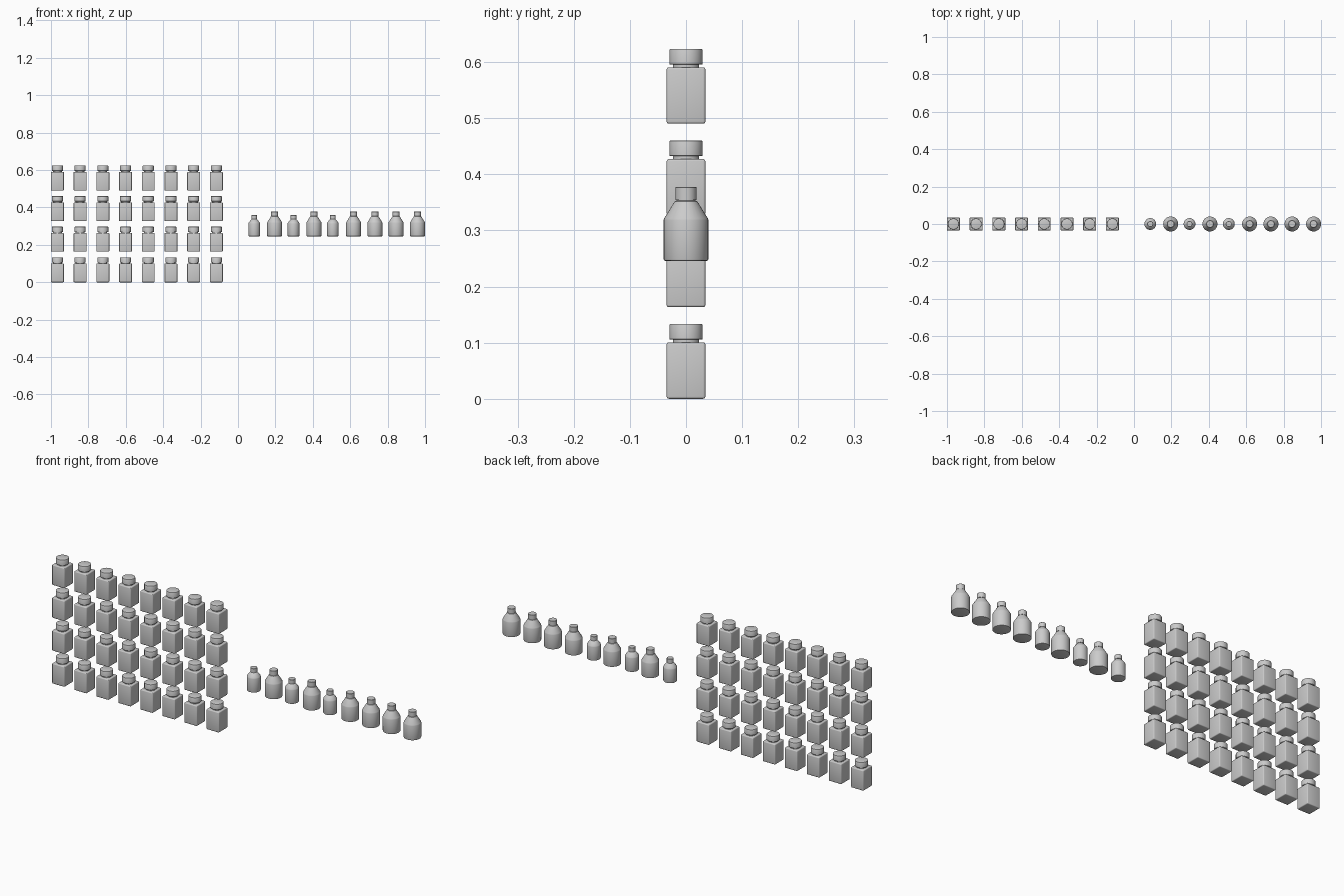
import bpy, bmesh, math

if "Cube" in bpy.data.objects:
    bpy.data.objects.remove(bpy.data.objects["Cube"])


def finish(bm, name):
    bmesh.ops.recalc_face_normals(bm, faces=bm.faces)
    for f in bm.faces:
        f.smooth = True
    for e in bm.edges:
        e.smooth = e.calc_face_angle(0) < math.radians(35)
    me = bpy.data.meshes.new(name)
    bm.to_mesh(me)
    bm.free()
    return me


def lathe(bm, profile, n=32):
    """Closed turned solid from (radius, height) points."""
    rings = [[bm.verts.new((r * math.cos(2 * math.pi * i / n),
                            r * math.sin(2 * math.pi * i / n), z))
              for i in range(n)] for r, z in profile]
    for a, b in zip(rings, rings[1:]):
        for i in range(n):
            j = (i + 1) % n
            bm.faces.new((a[i], a[j], b[j], b[i]))
    bm.faces.new(rings[0][::-1])
    bm.faces.new(rings[-1])


def place(mesh, name, x, z):
    ob = bpy.data.objects.new(name, mesh)
    ob.location = (x, 0, z)
    bpy.context.collection.objects.link(ob)


# square jar body with rounded edges
bm = bmesh.new()
bmesh.ops.create_cube(bm, size=1)
for v in bm.verts:
    v.co = (v.co.x * 0.069, v.co.y * 0.069, (v.co.z + 0.5) * 0.1005)
bmesh.ops.bevel(bm, geom=bm.edges[:], offset=0.004, segments=3,
                profile=0.5, affect='EDGES')
jar_body = finish(bm, "jar_body")

# jar neck and lid
bm = bmesh.new()
lathe(bm, [(0.0235, 0.098), (0.0235, 0.108)])
jar_neck = finish(bm, "jar_neck")
bm = bmesh.new()
lathe(bm, [(0.0285, 0.1055), (0.0295, 0.1065), (0.0295, 0.1315),
           (0.0288, 0.133), (0.0275, 0.1335)])
jar_lid = finish(bm, "jar_lid")


def bottle_meshes(size, r, sh, st, top, rc):
    """Round bottle: radius, shoulder start, shoulder top, total height, cap radius."""
    bm = bmesh.new()
    lathe(bm, [(r - 0.003, 0), (r - 0.0008, 0.0008), (r, 0.003), (r, sh - 0.002),
               (r - 0.001, sh + 0.0015), (rc + 0.001, st - 0.001),
               (rc - 0.002, st), (rc - 0.002, st + 0.003)])
    body = finish(bm, size + "_bottle_body")
    bm = bmesh.new()
    lathe(bm, [(rc, st + 0.001), (rc, top - 0.001), (rc - 0.001, top)])
    return body, finish(bm, size + "_bottle_cap")


# grid of jars, four rows of eight
for row in range(4):
    for col in range(8):
        for me in (jar_body, jar_neck, jar_lid):
            place(me, f"{me.name}_{row}_{col}", -0.9655 + col * 0.1214, row * 0.1634)

# row of large and small bottles
kinds = {"L": bottle_meshes("large", 0.04, 0.074, 0.107, 0.1315, 0.019),
         "S": bottle_meshes("small", 0.0315, 0.070, 0.091, 0.113, 0.0155)}
xs = [0.087, 0.196, 0.297, 0.406, 0.507, 0.618, 0.732, 0.845, 0.96]
for i, (k, x) in enumerate(zip("SLSLSLLLL", xs)):
    for me in kinds[k]:
        place(me, f"{me.name}_{i}", x, 0.246)
